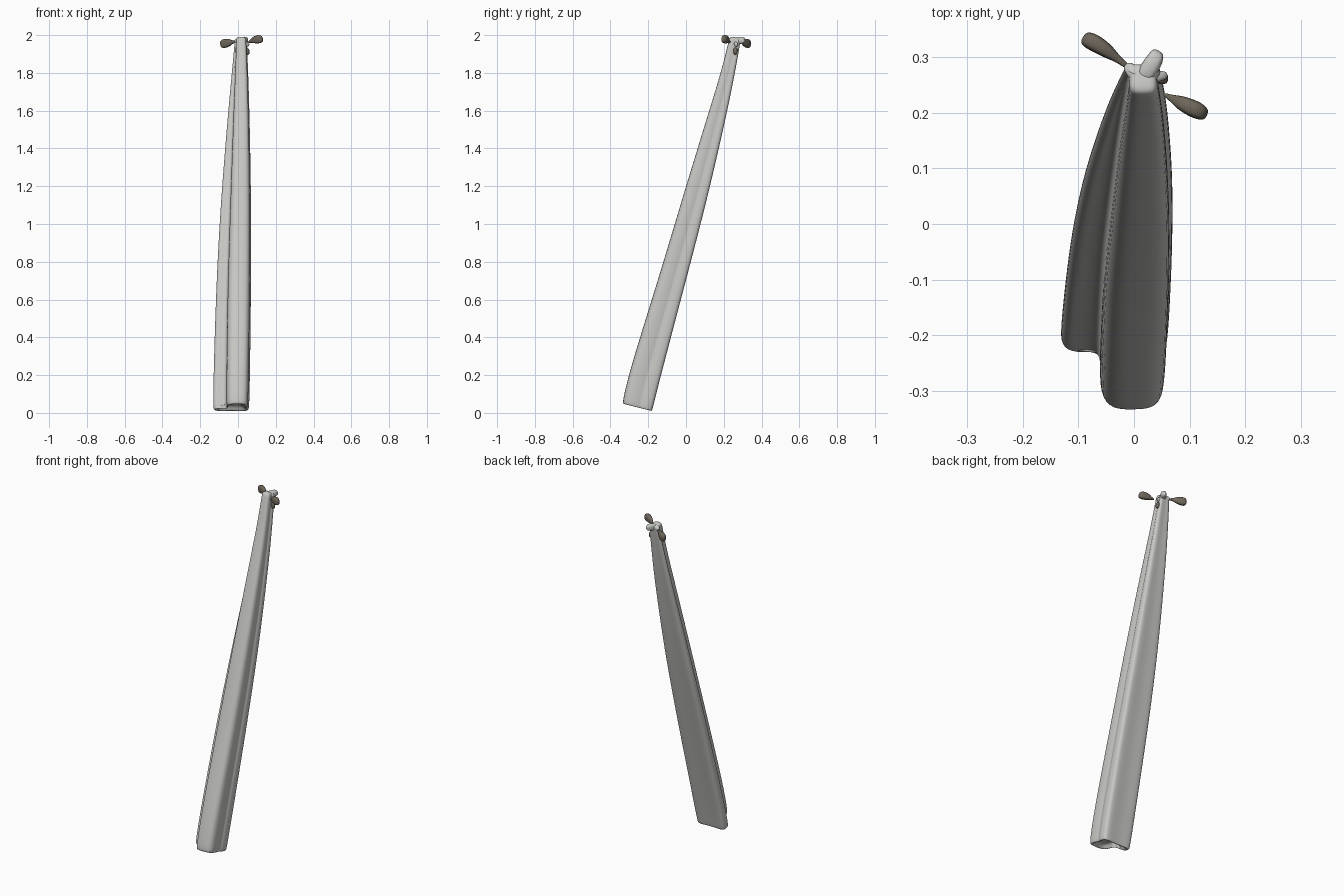
import bpy
import bmesh
from mathutils import Vector

cube = bpy.data.objects.get("Cube")
if cube:
    bpy.data.objects.remove(cube)


def material(name, rgb):
    m = bpy.data.materials.new(name)
    m.use_nodes = True
    m.diffuse_color = (*rgb, 1)
    bsdf = m.node_tree.nodes["Principled BSDF"]
    bsdf.inputs["Base Color"].default_value = (*rgb, 1)
    bsdf.inputs["Roughness"].default_value = 0.8
    return m


GREY = material("pale grey", (0.58, 0.58, 0.56))
BROWN = material("dark brown", (0.15, 0.13, 0.10))


def loft(name, rings, mat, levels=2):
    """Skin a list of closed rings, cap both ends and smooth the result."""
    bm = bmesh.new()
    loops = [[bm.verts.new(p) for p in ring] for ring in rings]
    n = len(loops[0])
    for a, b in zip(loops, loops[1:]):
        for i in range(n):
            j = (i + 1) % n
            bm.faces.new((a[i], a[j], b[j], b[i]))
    bm.faces.new(loops[0][::-1])
    bm.faces.new(loops[-1])
    bmesh.ops.recalc_face_normals(bm, faces=bm.faces)
    mesh = bpy.data.meshes.new(name)
    bm.to_mesh(mesh)
    bm.free()
    mesh.materials.append(mat)
    mesh.shade_smooth()
    ob = bpy.data.objects.new(name, mesh)
    bpy.context.collection.objects.link(ob)
    sub = ob.modifiers.new("smooth", 'SUBSURF')
    sub.levels = sub.render_levels = levels
    return ob


def section(z, back, depth, xl, xr, rl):
    """Folded cross-section: wide rear panel with a thick rib in front."""
    mid = (xl + xr) / 2
    rib = (rl + xr) / 2
    w = xr - rl
    pts = [(xl, .10), (xl + .012, -.01), (mid - .03 * w, .05), (xr - .012, -.01),
           (xr + .003, .08), (xr + .003, .34), (xr - .08 * w, .42), (xr - .03 * w, .52),
           (xr - .02 * w, .84), (xr - .16 * w, 1.0), (rib, 1.01), (rl + .18 * w, 1.01),
           (rl - .002, .85), (rl, .48), (rl - .004, .35),
           ((xl + rl) / 2, .32), (xl + .010, .34), (xl - .003, .24)]
    return [Vector((x, back - v * depth, z + .25 * v * depth)) for x, v in pts]


# long folded body, leaning backwards
STATIONS = [
    (.006, -.178, .155, -.127, .054, -.058),
    (.030, -.173, .160, -.131, .057, -.061),
    (.200, -.130, .162, -.128, .061, -.060),
    (.600, -.025, .143, -.116, .066, -.055),
    (.900, .054, .132, -.102, .067, -.046),
    (1.20, .130, .120, -.083, .066, -.036),
    (1.60, .221, .090, -.050, .058, -.022),
    (1.80, .260, .070, -.031, .051, -.013),
    (1.93, .283, .062, -.019, .046, -.009),
    (1.965, .288, .058, -.016, .044, -.008),
]
rings = [section(*s) for s in STATIONS]


def inner(ring, k, lift):
    c = sum(ring, Vector()) / len(ring)
    return [c + (p - c) * k + Vector((0, lift * .25, lift)) for p in ring]


# shallow hollow at the open lower end, rounded upper end
hollow = [inner(rings[0], .6, .03), inner(rings[0], .82, .004)]
dome = [inner(rings[-1], .9, .012), inner(rings[-1], .5, .016)]
loft("folded_body", hollow + rings + dome, GREY)


def stick(name, stations, mat):
    """Rounded bar through (x, y, z, half width, half height) stations."""
    path = [Vector(s[:3]) for s in stations]
    run = path[-1] - path[0]
    side = run.cross(Vector((0, 0, 1))).normalized()
    up = side.cross(run).normalized()
    out = []
    for p, s in zip(path, stations):
        a, b = side * s[3], up * s[4]
        out.append([p + a * u + b * v for u, v in
                    ((1, .6), (.6, 1), (-.6, 1), (-1, .6),
                     (-1, -.6), (-.6, -1), (.6, -1), (1, -.6))])
    return loft(name, out, mat)


# forked prongs on the head
stick("rear_prong", [(.012, .255, 1.968, .016, .018), (.028, .28, 1.972, .017, .020),
                     (.040, .300, 1.974, .015, .018), (.045, .312, 1.972, .010, .012)], GREY)
stick("right_prong", [(.015, .258, 1.972, .015, .015), (-.003, .275, 1.970, .014, .015),
                      (-.016, .287, 1.965, .007, .009)], GREY)
stick("left_prong", [(.025, .262, 1.958, .012, .014), (.045, .266, 1.950, .010, .013),
                     (.060, .268, 1.945, .006, .008)], GREY)

# small knob below the head
stick("side_knob", [(.040, .262, 1.935, .010, .011), (.052, .262, 1.915, .011, .011),
                    (.054, .260, 1.895, .007, .008)], BROWN)

# two flat paddle handles
stick("right_paddle", [(-.008, .280, 1.966, .005, .005), (-.030, .297, 1.964, .006, .008),
                       (-.045, .309, 1.961, .013, .020), (-.070, .325, 1.956, .016, .025),
                       (-.084, .332, 1.953, .015, .022), (-.091, .337, 1.951, .009, .013)], BROWN)
stick("left_paddle", [(.052, .234, 1.962, .003, .004), (.068, .226, 1.968, .006, .008),
                      (.082, .219, 1.974, .013, .018), (.105, .208, 1.978, .016, .023),
                      (.120, .201, 1.980, .015, .021), (.131, .195, 1.980, .009, .013)], BROWN)
